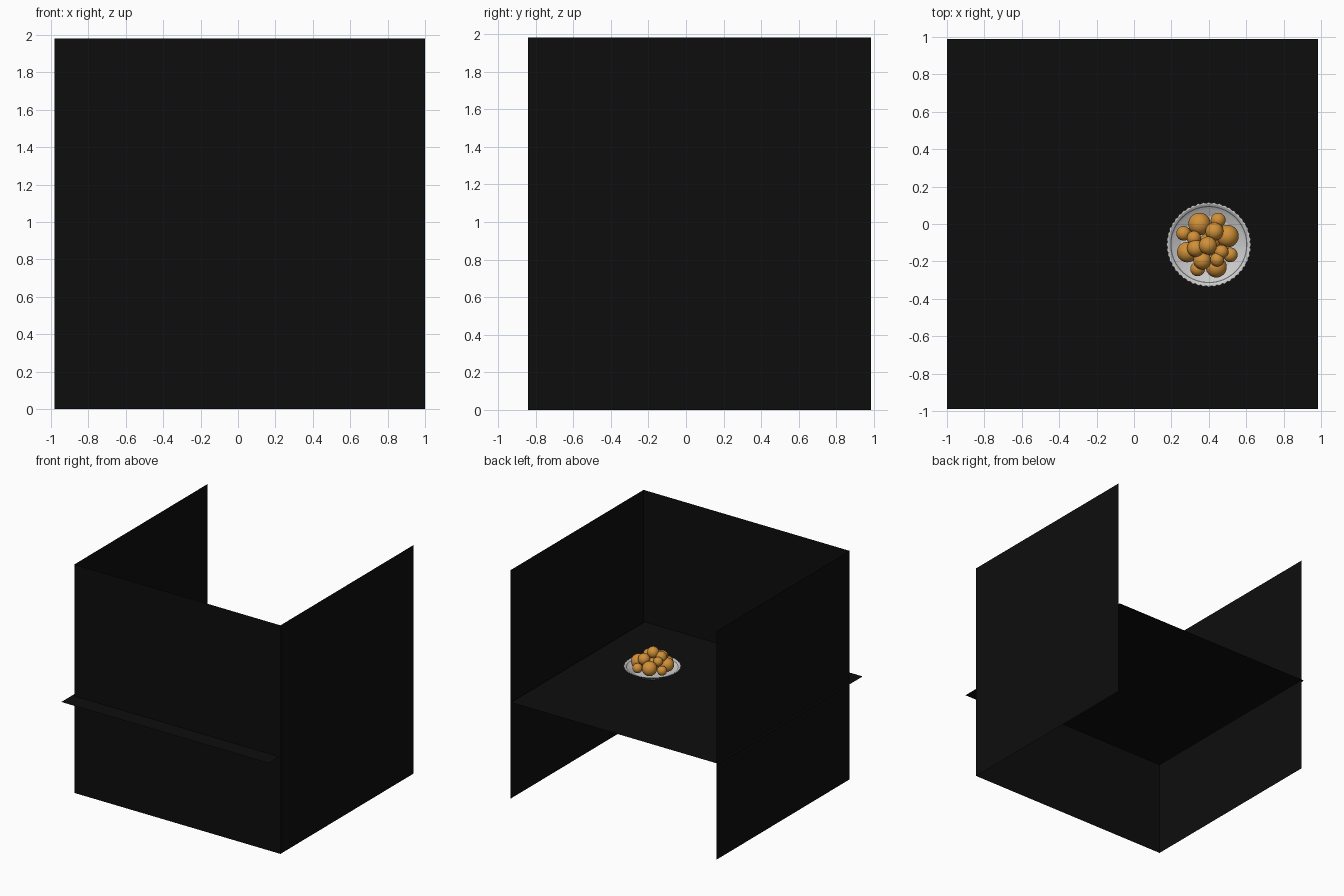
import bpy, bmesh, math
from mathutils import Vector

cube = bpy.data.objects.get("Cube")
if cube:
    bpy.data.objects.remove(cube, do_unlink=True)


def material(name, r, g, b):
    m = bpy.data.materials.new(name)
    m.use_nodes = True
    m.diffuse_color = (r, g, b, 1)
    m.node_tree.nodes["Principled BSDF"].inputs["Base Color"].default_value = (r, g, b, 1)
    return m


BLACK = material("matte black", 0.004, 0.004, 0.004)
WHITE = material("plate white", 0.6, 0.6, 0.6)
GREY = material("rim grey", 0.16, 0.16, 0.16)
GOLD = material("fried golden", 0.64, 0.28, 0.04)


def finish(name, bm, mats):
    mesh = bpy.data.meshes.new(name)
    bm.to_mesh(mesh)
    bm.free()
    for m in mats:
        mesh.materials.append(m)
    ob = bpy.data.objects.new(name, mesh)
    bpy.context.collection.objects.link(ob)
    return ob


def panel(name, corner, edge_a, edge_b):
    """Single flat sheet spanned by two edges."""
    c, a, b = Vector(corner), Vector(edge_a), Vector(edge_b)
    bm = bmesh.new()
    bm.faces.new([bm.verts.new(p) for p in (c, c + a, c + a + b, c + b)])
    return finish(name, bm, [BLACK])


# Backdrop sheets and table top
HEIGHT, FRONT, BACK, TABLE = 1.98, -0.84, 0.985, 0.84
up = (0, 0, HEIGHT)
panel("front_sheet", (-0.98, FRONT, 0), (1.98, 0, 0), up)
panel("left_sheet", (0.995, FRONT, 0), (0, BACK - FRONT, 0), up)
panel("right_sheet", (-0.98, BACK, 0), (0, FRONT - BACK, 0), up)
panel("table_top", (-1, -0.99, TABLE), (1.985, 0, 0), (0, 1.98, 0))

# Plate: lathed profile with a finely notched rim
CENTRE = Vector((0.4, -0.11, TABLE + 0.002))
SEGS = 96
profile = [(0.15, 0.014), (0.19, 0.034), (0.2, 0.04), (0.206, 0.044),
           (0.216, 0.05), (0.227, 0.05), (0.222, 0.042), (0.15, 0)]
bm = bmesh.new()
rings = []
for i, (r, z) in enumerate(profile):
    ring = []
    for s in range(SEGS):
        a = 2 * math.pi * s / SEGS
        rad = r - 0.006 if i in (5, 6) and s % 2 else r
        ring.append(bm.verts.new((rad * math.cos(a), rad * math.sin(a), z)))
    rings.append(ring)
bm.faces.new(rings[0])
bm.faces.new(rings[-1][::-1])
for i in range(len(rings) - 1):
    for s in range(SEGS):
        t = (s + 1) % SEGS
        f = bm.faces.new((rings[i][s], rings[i + 1][s], rings[i + 1][t], rings[i][t]))
        f.material_index = 1 if i in (2, 5) else 0
bmesh.ops.recalc_face_normals(bm, faces=bm.faces)
plate = finish("plate", bm, [WHITE, GREY])
plate.location = CENTRE

# Pile of fried balls: x, y, height above table, radius
balls = [
    (0.35, 0.0, 0.085, 0.06), (0.5, -0.065, 0.085, 0.06),
    (0.285, -0.15, 0.08, 0.055), (0.44, -0.23, 0.08, 0.056),
    (0.45, 0.02, 0.07, 0.04), (0.265, -0.05, 0.07, 0.039),
    (0.515, -0.165, 0.07, 0.039), (0.34, -0.24, 0.065, 0.039),
    (0.43, -0.04, 0.13, 0.048), (0.32, -0.075, 0.125, 0.038),
    (0.33, -0.13, 0.142, 0.046), (0.365, -0.195, 0.115, 0.048),
    (0.445, -0.19, 0.135, 0.037), (0.468, -0.148, 0.13, 0.037),
    (0.395, -0.115, 0.17, 0.048), (0.4, -0.11, 0.08, 0.06),
]
bm = bmesh.new()
for x, y, h, r in balls:
    new = bmesh.ops.create_uvsphere(bm, u_segments=32, v_segments=16, radius=r)
    bmesh.ops.translate(bm, verts=new["verts"], vec=(x, y, TABLE + h))
for f in bm.faces:
    f.smooth = True
finish("fried_balls", bm, [GOLD])
